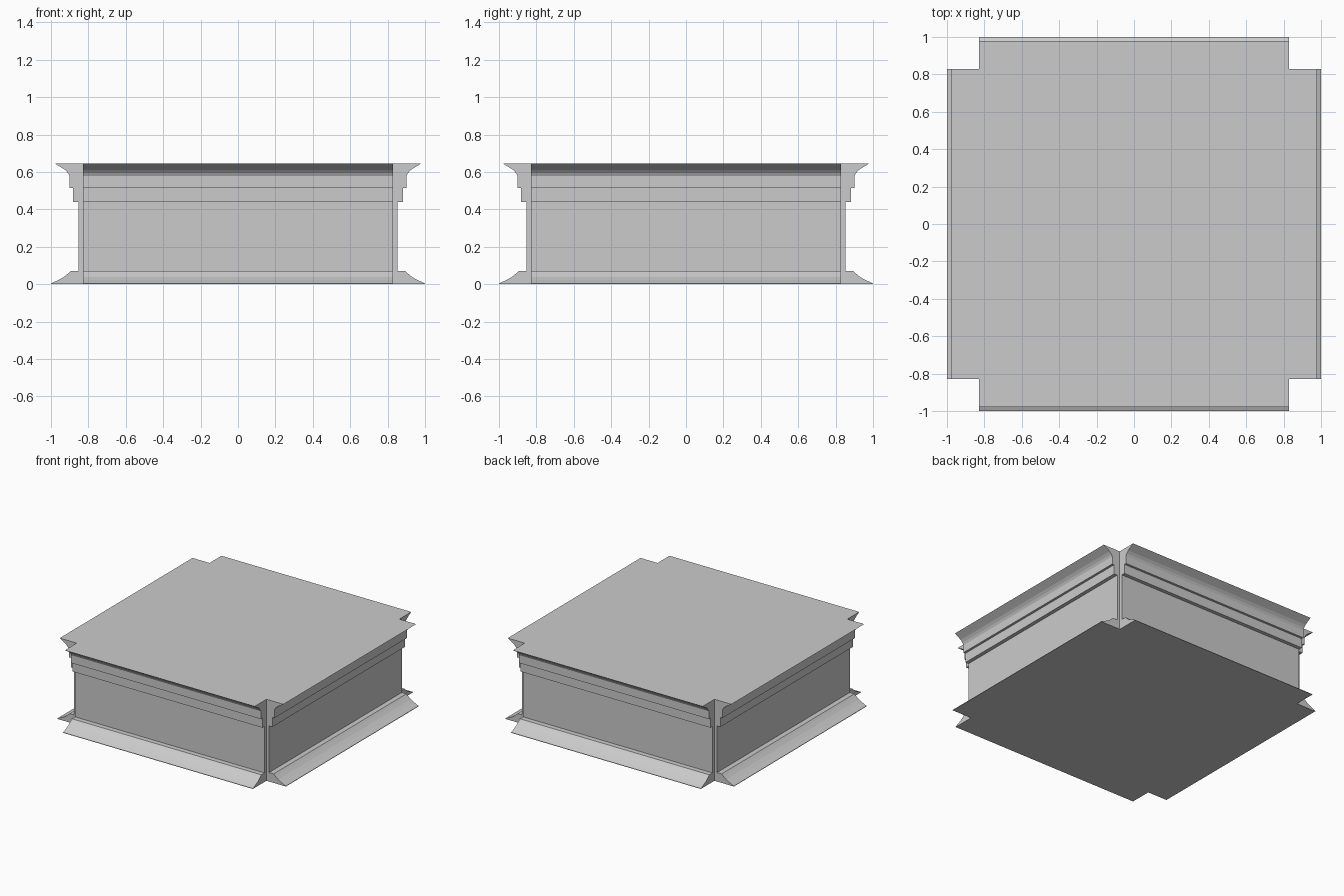
import bpy, bmesh, math
from mathutils import Matrix

if "Cube" in bpy.data.objects:
    bpy.data.objects.remove(bpy.data.objects["Cube"])

HALF = 0.83      # half width of the core and half length of each moulding
HEIGHT = 0.645

# Moulding profile: (distance from centre, height), bottom to top
PROFILE = [
    (HALF, 0), (1.0, 0), (1.0, 0.004), (0.962, 0.021), (0.932, 0.037),
    (0.908, 0.057), (0.893, 0.071),                       # base cove
    (0.853, 0.071), (0.853, 0.44),                        # flat wall
    (0.882, 0.44), (0.882, 0.515), (0.9, 0.515),          # stepped bands
    (0.9, 0.577), (0.909, 0.594), (0.925, 0.611),
    (0.95, 0.627), (0.979, HEIGHT), (HALF, HEIGHT),       # top cove
]


def add_object(name, bm):
    bmesh.ops.recalc_face_normals(bm, faces=bm.faces)
    mesh = bpy.data.meshes.new(name)
    bm.to_mesh(mesh)
    bm.free()
    obj = bpy.data.objects.new(name, mesh)
    bpy.context.collection.objects.link(obj)
    return obj


def moulding(name, angle):
    bm = bmesh.new()
    face = bm.faces.new([bm.verts.new((-HALF, -d, z)) for d, z in PROFILE])
    ext = bmesh.ops.extrude_face_region(bm, geom=[face], use_keep_orig=True)
    moved = [g for g in ext["geom"] if isinstance(g, bmesh.types.BMVert)]
    bmesh.ops.translate(bm, verts=moved, vec=(2 * HALF, 0, 0))
    bmesh.ops.rotate(bm, verts=bm.verts, cent=(0, 0, 0),
                     matrix=Matrix.Rotation(angle, 3, 'Z'))
    return add_object(name, bm)


# Square core block
bm = bmesh.new()
bmesh.ops.create_cube(bm, size=1)
bmesh.ops.scale(bm, verts=bm.verts, vec=(2 * HALF, 2 * HALF, HEIGHT))
bmesh.ops.translate(bm, verts=bm.verts, vec=(0, 0, HEIGHT / 2))
add_object("core_block", bm)

# One moulded panel on each side
for i, side in enumerate(("front", "right", "back", "left")):
    moulding(side + "_moulding", i * math.pi / 2)
